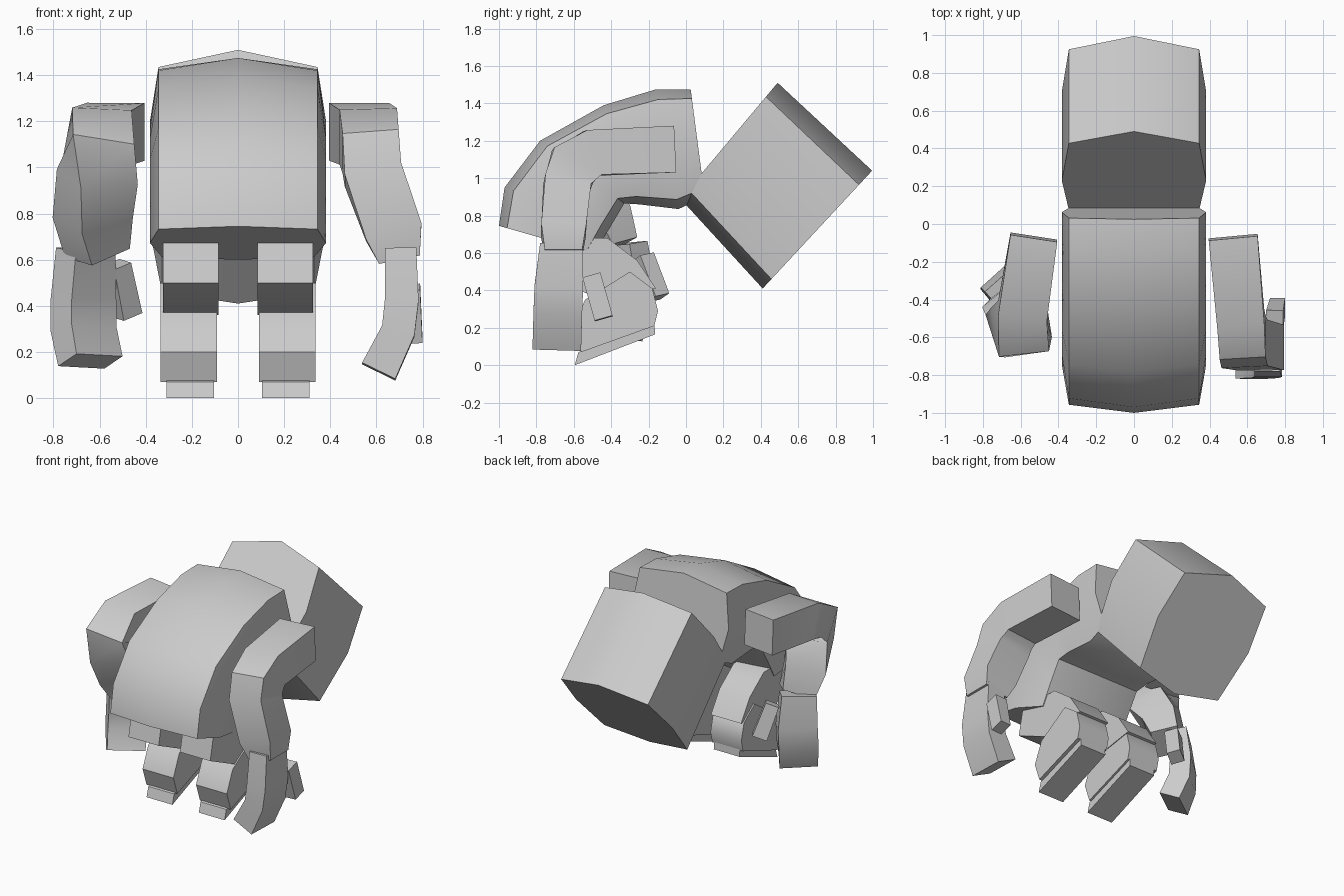
import bpy, bmesh, math
from mathutils import Vector

if "Cube" in bpy.data.objects:
    bpy.data.objects.remove(bpy.data.objects["Cube"])


def loft(name, rings):
    """Skin equal-length closed rings and cap both ends."""
    bm = bmesh.new()
    loops = [[bm.verts.new(p) for p in r] for r in rings]
    n = len(loops[0])
    for a, b in zip(loops, loops[1:]):
        for i in range(n):
            j = (i + 1) % n
            bm.faces.new((a[i], a[j], b[j], b[i]))
    bm.faces.new(loops[0])
    bm.faces.new(loops[-1])
    bmesh.ops.recalc_face_normals(bm, faces=bm.faces)
    me = bpy.data.meshes.new(name)
    bm.to_mesh(me)
    bm.free()
    ob = bpy.data.objects.new(name, me)
    bpy.context.collection.objects.link(ob)
    bpy.context.view_layer.objects.active = ob
    ob.select_set(True)
    bpy.ops.object.shade_smooth_by_angle(angle=math.radians(42))
    ob.select_set(False)
    return ob


def octagon(outer, inner, drop):
    """Bulged eight-sided section between two (y, z) points."""
    half = [(0, 0), (.345, drop), (.382, .5), (.33, .92), (0, 1)]
    pts = half + [(-x, t) for x, t in half[-2:0:-1]]
    o, i = Vector(outer), Vector(inner)
    return [(x, *o.lerp(i, t)) for x, t in pts]


def limb(name, path):
    """Box-section limb; stations are (centre, half width, half depth, yaw)."""
    cs = [Vector(p[0]) for p in path]
    rings = []
    for k, (c, w, d, yaw) in enumerate(path):
        c = Vector(c)
        t = Vector()
        if k > 0:
            t += (cs[k] - cs[k - 1]).normalized()
        if k < len(cs) - 1:
            t += (cs[k + 1] - cs[k]).normalized()
        t.normalize()
        a = math.radians(yaw)
        u = Vector((math.cos(a), math.sin(a), 0))
        u = (u - t * u.dot(t)).normalized()
        v = t.cross(u)
        rings.append([c + u * w * p + v * d * q
                      for p, q in ((1, 1), (-1, 1), (-1, -1), (1, -1))])
    return loft(name, rings)


# Head block, tilted eight-sided prism
loft("head", [octagon((.49, 1.51), (-.03, .89), .12),
              octagon((.995, 1.04), (.41, .41), .12)])

# Hunched torso
loft("torso", [octagon(o, i, .085) for o, i in [
    ((.025, 1.475), (.10, .90)),
    ((-.16, 1.475), (-.04, .835)),
    ((-.44, 1.39), (-.25, .86)),
    ((-.78, 1.20), (-.33, .865)),
    ((-.97, .95), (-.41, .73)),
    ((-1.0, .745), (-.49, .60))]])

# Right arm
limb("right_upper_arm", [
    ((.525, -.07, 1.155), .13, .125, 0),
    ((.565, -.50, 1.135), .125, .125, 0),
    ((.575, -.60, 1.07), .122, .14, 0),
    ((.585, -.635, .97), .125, .125, 0),
    ((.675, -.655, .72), .125, .12, 0),
    ((.70, -.655, .60), .09, .10, 0)])
limb("right_forearm", [
    ((.705, -.665, .645), .068, .115, 0),
    ((.71, -.68, .42), .073, .13, 0),
    ((.695, -.685, .29), .073, .13, 0),
    ((.61, -.69, .115), .08, .13, 0)])
limb("right_thumb", [
    ((.745, -.505, .48), .045, .05, 0),
    ((.76, -.44, .25), .04, .05, 0)])

# Left arm, turned so the palm faces back-inward
limb("left_upper_arm", [
    ((-.53, -.07, 1.155), .125, .125, 0),
    ((-.59, -.46, 1.135), .13, .125, 0),
    ((-.605, -.56, 1.07), .135, .14, 10),
    ((-.61, -.54, .96), .135, .13, 25),
    ((-.63, -.45, .78), .135, .11, 38),
    ((-.61, -.39, .63), .11, .09, 42)])
limb("left_forearm", [
    ((-.66, -.33, .65), .115, .065, 42),
    ((-.67, -.30, .43), .13, .068, 42),
    ((-.67, -.31, .30), .13, .07, 42),
    ((-.64, -.36, .16), .125, .07, 38)])
limb("left_thumb", [
    ((-.525, -.23, .58), .045, .045, 35),
    ((-.48, -.15, .36), .05, .045, 35)])

# Legs: extruded side profiles given as (y, z), mirrored
profiles = {
    "thigh": (.085, .325, [(-.78, .5), (-.74, .68), (-.42, .68), (-.26, .56),
                           (-.16, .41), (-.48, .36)]),
    "lower_leg": (.09, .335, [(-.56, .07), (-.605, .20), (-.54, .35), (-.30, .50),
                              (-.18, .41), (-.15, .29), (-.17, .21)]),
    "foot": (.105, .31, [(-.595, 0), (-.575, .07), (-.17, .24), (-.165, .165)]),
}
for side, s in (("right", 1), ("left", -1)):
    for part, (x0, x1, prof) in profiles.items():
        loft(f"{side}_{part}", [[(s * x, y, z) for y, z in prof] for x in (x0, x1)])
